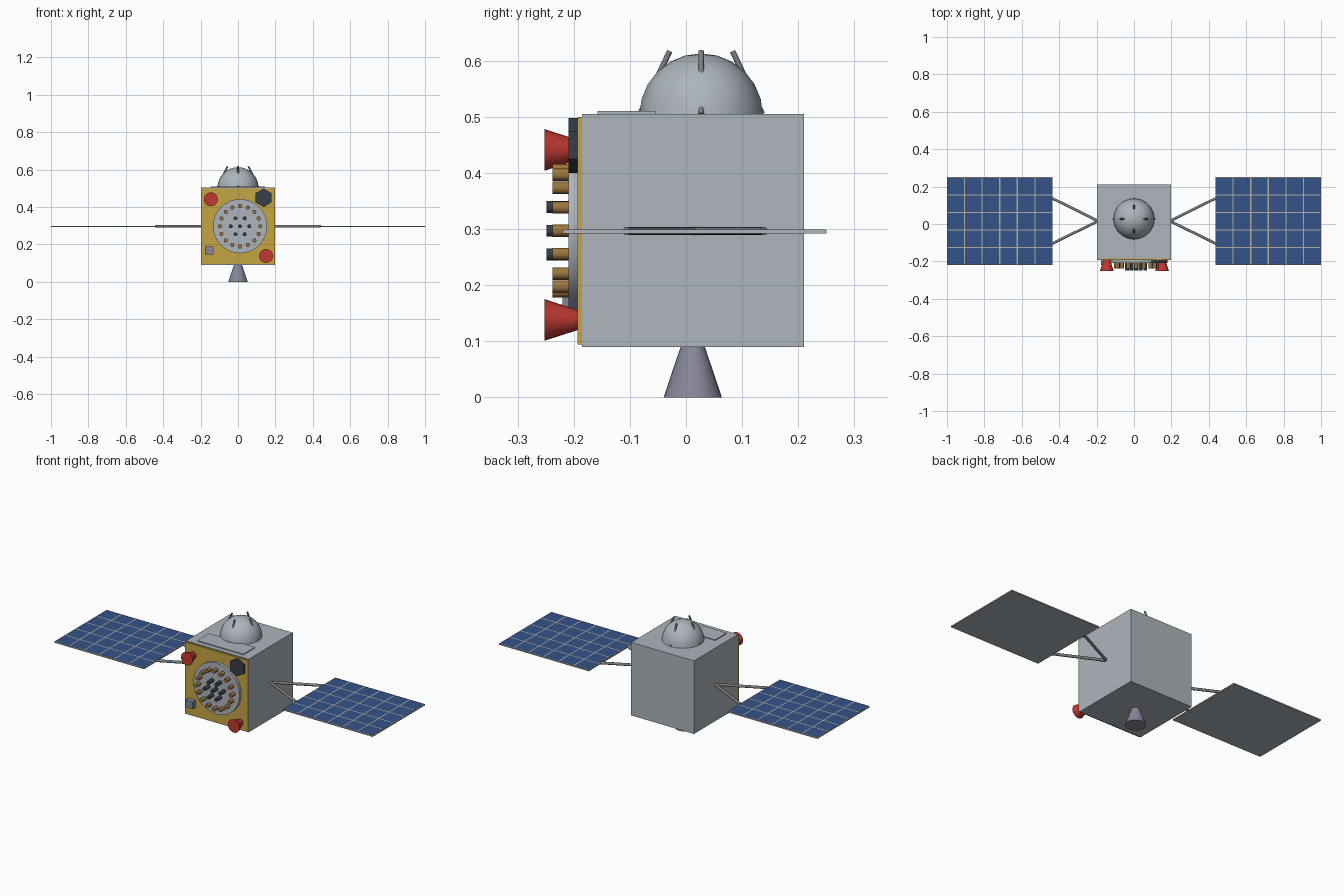
import bpy, bmesh, math
from mathutils import Vector

if "Cube" in bpy.data.objects:
    bpy.data.objects.remove(bpy.data.objects["Cube"])


def mat(name, rgb):
    m = bpy.data.materials.new(name)
    m.diffuse_color = (*rgb, 1)
    m.use_nodes = True
    m.node_tree.nodes["Principled BSDF"].inputs["Base Color"].default_value = m.diffuse_color
    return m


GREY = mat("hull grey", (0.42, 0.46, 0.50))
GOLD = mat("gold foil", (0.56, 0.38, 0.06))
BLUE = mat("solar blue", (0.035, 0.085, 0.25))
LINE = mat("cell line beige", (0.45, 0.43, 0.36))
RED = mat("thruster red", (0.52, 0.04, 0.03))
DARK = mat("dark slate", (0.04, 0.047, 0.065))
BROWN = mat("bronze", (0.33, 0.18, 0.05))
ENGINE = mat("engine grey", (0.24, 0.24, 0.32))
STRUT = mat("strut grey", (0.2, 0.21, 0.22))


def finish(name, bm, material, smooth=False):
    me = bpy.data.meshes.new(name)
    bm.to_mesh(me)
    bm.free()
    me.materials.append(material)
    ob = bpy.data.objects.new(name, me)
    bpy.context.collection.objects.link(ob)
    if smooth:
        bpy.ops.object.select_all(action='DESELECT')
        ob.select_set(True)
        bpy.context.view_layer.objects.active = ob
        bpy.ops.object.shade_smooth_by_angle(angle=math.radians(40))
    return ob


def box(name, lo, hi, material):
    bm = bmesh.new()
    bmesh.ops.create_cube(bm, size=1)
    lo, hi = Vector(lo), Vector(hi)
    for v in bm.verts:
        v.co = (lo + hi) / 2 + Vector(a * b for a, b in zip(v.co, hi - lo))
    return finish(name, bm, material)


def rod(name, a, b, r1, r2, material, sides=16, smooth=True, spin=0):
    """Cylinder or cone from point a (radius r1) to point b (radius r2)."""
    a, b = Vector(a), Vector(b)
    d = b - a
    bm = bmesh.new()
    bmesh.ops.create_cone(bm, cap_ends=True, segments=sides, radius1=r1, radius2=r2, depth=d.length)
    turn = d.to_track_quat('Z', 'Y').to_matrix()
    for v in bm.verts:
        c, s = math.cos(spin), math.sin(spin)
        p = Vector((v.co.x * c - v.co.y * s, v.co.x * s + v.co.y * c, v.co.z))
        v.co = (a + b) / 2 + turn @ p
    return finish(name, bm, material, smooth)


# Main body, foil front and top plate
box("body", (-0.197, -0.185, 0.09), (0.197, 0.21, 0.505), GREY)
box("front_foil", (-0.197, -0.193, 0.094), (0.197, -0.185, 0.5), GOLD)
box("top_plate", (-0.145, -0.158, 0.505), (0.145, -0.054, 0.51), GREY)

# Dome with four leaning antenna pegs
DY, DZ = 0.027, 0.503
bm = bmesh.new()
bmesh.ops.create_uvsphere(bm, u_segments=20, v_segments=12, radius=0.11)
bmesh.ops.bisect_plane(bm, geom=bm.verts[:] + bm.edges[:] + bm.faces[:], plane_co=(0, 0, 0),
                       plane_no=(0, 0, -1), clear_outer=True)
bmesh.ops.translate(bm, verts=bm.verts, vec=(0, DY, DZ))
finish("dome", bm, GREY, True)
for i in range(4):
    c, s = math.cos(i * math.pi / 2), math.sin(i * math.pi / 2)
    rod(f"dome_peg_{i + 1}", (0.109 * c, DY + 0.109 * s, 0.505),
        (0.056 * c, DY + 0.056 * s, 0.617), 0.005, 0.005, STRUT, 10)

# Main engine nozzle underneath
rod("engine_nozzle", (0, 0.012, 0), (0, 0.012, 0.092), 0.052, 0.021, ENGINE, 24)

# Round sensor disc with an outer ring of bronze pegs and a hexagon of dark pegs
CX, CZ = 0.011, 0.297
rod("sensor_disc", (CX, -0.19, CZ), (CX, -0.209, CZ), 0.145, 0.145, GREY, 32)
for i in range(16):
    a = i * math.pi / 8
    x, z = CX + 0.108 * math.cos(a), CZ + 0.108 * math.sin(a)
    rod(f"outer_peg_{i + 1}", (x, -0.2, z), (x, -0.238, z), 0.011, 0.011, BROWN, 12)
spots = [(0, 0)] + [(0.049 * math.cos(i * math.pi / 3), 0.049 * math.sin(i * math.pi / 3)) for i in range(6)]
for i, (dx, dz) in enumerate(spots):
    rod(f"inner_peg_{i + 1}", (CX + dx, -0.2, CZ + dz), (CX + dx, -0.249, CZ + dz), 0.0105, 0.0105, DARK, 12)

# Corner fittings: two red thrusters, hexagonal block, small box
for n, x, z in (("upper", -0.145, 0.441), ("lower", 0.15, 0.138)):
    rod(f"{n}_thruster", (x, -0.19, z), (x, -0.252, z), 0.017, 0.037, RED, 24)
rod("hex_block", (0.137, -0.19, 0.449), (0.137, -0.209, 0.449), 0.049, 0.049, DARK, 6, False)
box("small_box", (-0.176, -0.22, 0.147), (-0.131, -0.19, 0.188), ENGINE)

# Solar wings with V struts, mirrored left and right
X0, X1, Y0, Y1, COLS, ROWS, G = 0.436, 1.0, -0.22, 0.25, 6, 5, 0.003
for side, n in ((-1, "left"), (1, "right")):
    def span(a, b):
        return sorted((side * a, side * b))
    xa, xb = span(X0, X1)
    box(f"{n}_panel", (xa, Y0, 0.292), (xb, Y1, 0.2985), GREY)
    box(f"{n}_cell_lines", (xa + 0.002, Y0 + 0.002, 0.2985), (xb - 0.002, Y1 - 0.002, 0.2992), LINE)
    bm = bmesh.new()
    w, h = (X1 - X0) / COLS, (Y1 - Y0) / ROWS
    for i in range(COLS):
        for j in range(ROWS):
            x, y = xa + i * w, Y0 + j * h
            bm.faces.new([bm.verts.new((px, py, 0.3)) for px, py in (
                (x + G, y + G), (x + w - G, y + G), (x + w - G, y + h - G), (x + G, y + h - G))])
    finish(f"{n}_solar_cells", bm, BLUE)
    for k, y in (("front", -0.106), ("back", 0.139)):
        rod(f"{n}_{k}_strut", (side * 0.192, 0.016, 0.2965), (side * 0.44, y, 0.2965),
            0.0075, 0.0075, STRUT, 10)
